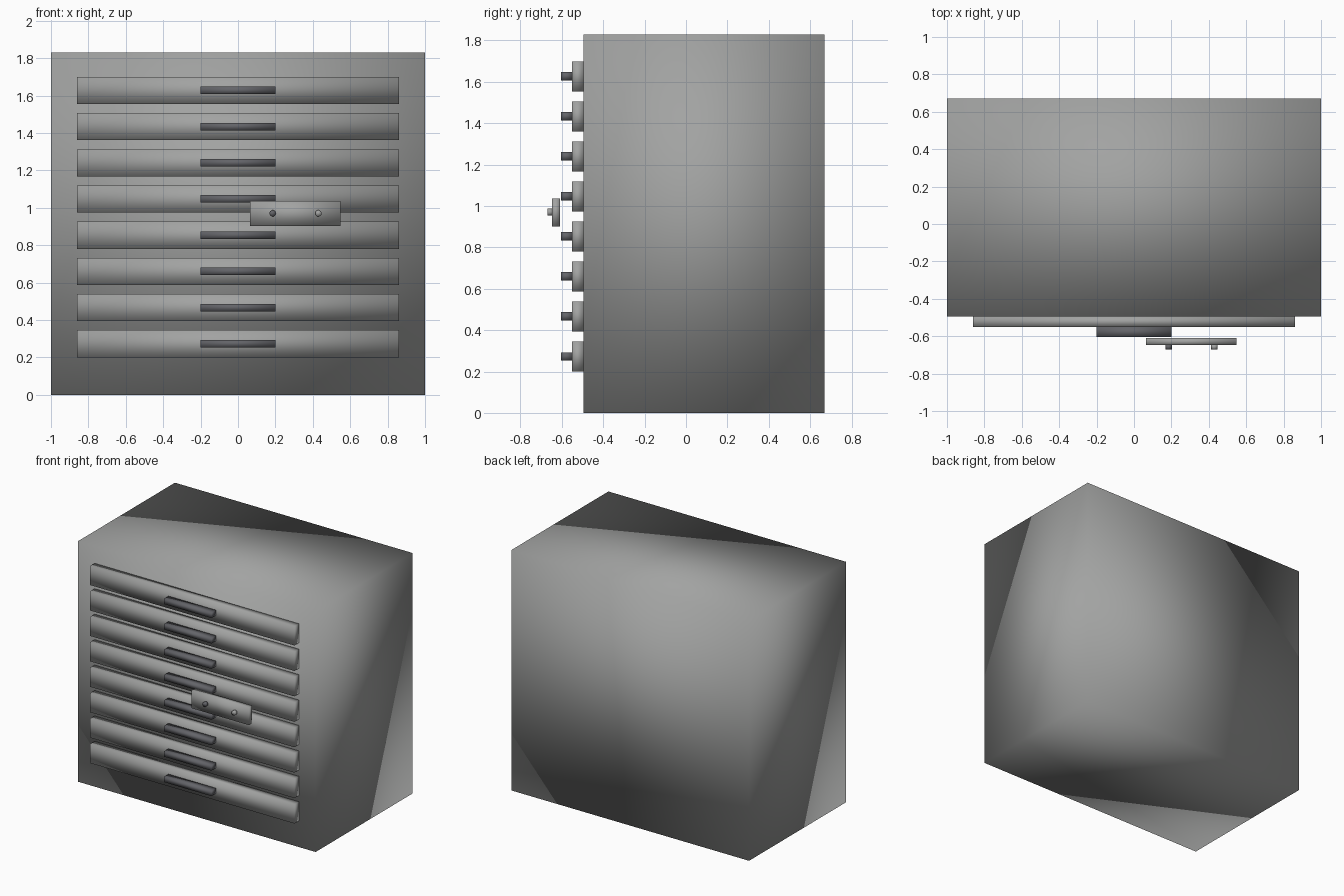
import bpy
import math

old = bpy.data.objects.get("Cube")
if old:
    bpy.data.objects.remove(old, do_unlink=True)


def material(name, colour):
    m = bpy.data.materials.new(name)
    m.use_nodes = True
    m.diffuse_color = (*colour, 1)
    m.node_tree.nodes["Principled BSDF"].inputs["Base Color"].default_value = (*colour, 1)
    return m


steel = material("grey steel", (0.36, 0.365, 0.36))
dark = material("dark handle grey", (0.125, 0.127, 0.14))


def finish(name, mat):
    ob = bpy.context.object
    ob.name = name
    ob.data.materials.append(mat)
    bpy.ops.object.shade_smooth()
    return ob


def box(name, x, y, z, mat):
    """Softly shaded box from its (min, max) extent on each axis."""
    spans = (x, y, z)
    bpy.ops.mesh.primitive_cube_add(size=1, location=[(a + b) / 2 for a, b in spans])
    bpy.context.object.scale = [b - a for a, b in spans]
    bpy.ops.object.transform_apply(location=False, rotation=False, scale=True)
    return finish(name, mat)


def knob(name, x, mat):
    bpy.ops.mesh.primitive_cylinder_add(vertices=24, radius=0.017, depth=0.025,
                                        location=(x, -0.6575, 0.97),
                                        rotation=(math.pi / 2, 0, 0))
    return finish(name, mat)


# Cabinet body
box("cabinet_body", (-1, 1), (-0.495, 0.67), (0, 1.83), steel)

# Stack of eight drawers with bar handles
for i in range(8):
    z = 0.2 + i * 0.1935
    box(f"drawer_front_{i + 1}", (-0.86, 0.86), (-0.55, -0.495), (z, z + 0.145), steel)
    box(f"drawer_handle_{i + 1}", (-0.2, 0.2), (-0.605, -0.55), (z + 0.053, z + 0.093), dark)

# Lock plate with two small knobs
box("lock_plate", (0.063, 0.547), (-0.648, -0.61), (0.902, 1.037), steel)
knob("dark_knob", 0.185, dark)
knob("light_knob", 0.43, steel)
